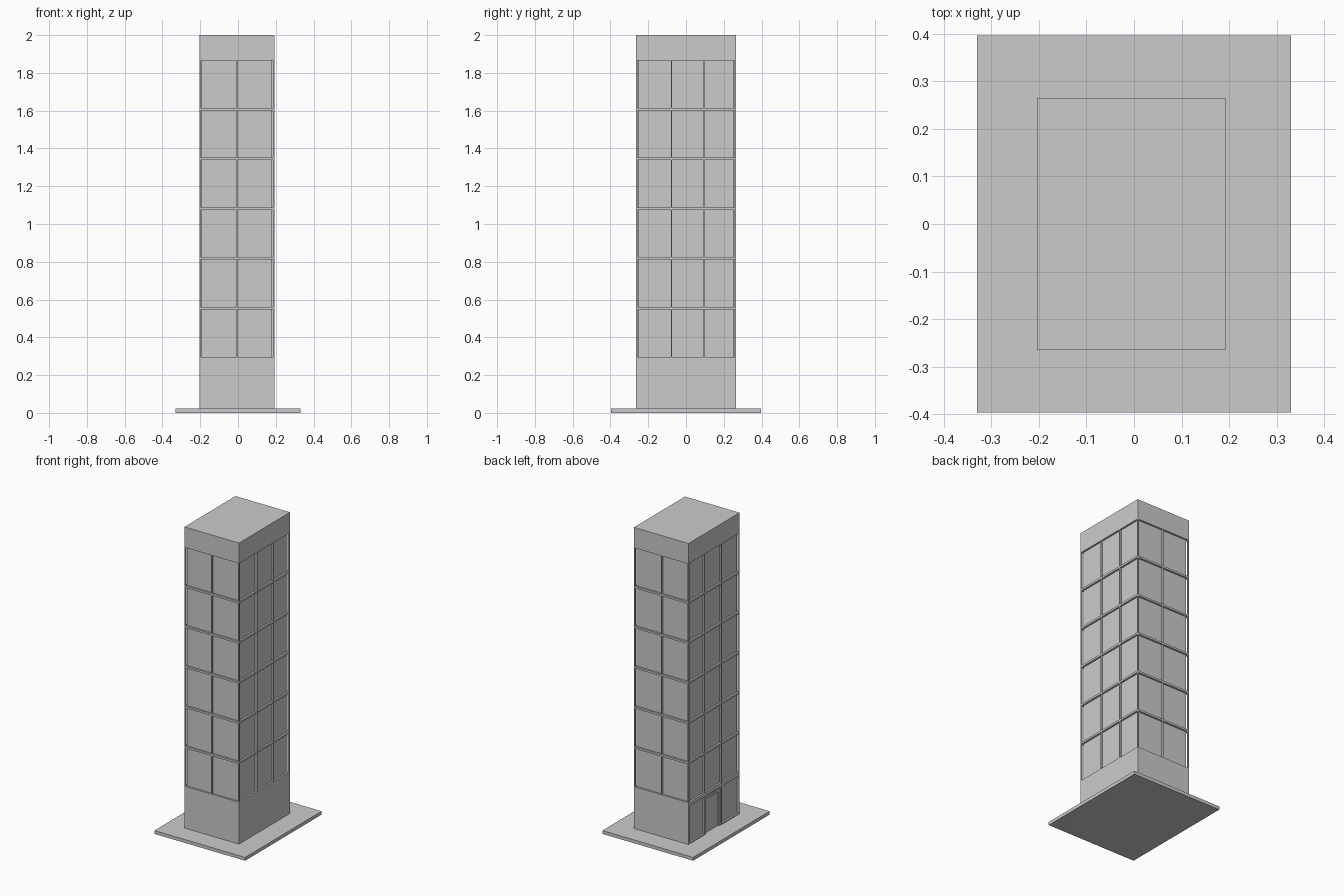
import bpy
import bmesh
from mathutils import Matrix, Vector

if "Cube" in bpy.data.objects:
    bpy.data.objects.remove(bpy.data.objects["Cube"])

# overall tower extents and window grid
X0, X1, Y0, Y1 = -0.204, 0.193, -0.265, 0.265
D = 0.012                      # window recess depth
Z_WIN, PITCH, GAP, ROWS = 0.297, 0.2636, 0.013, 6
Z_TOP = Z_WIN + PITCH * ROWS - GAP
EDGE = 0.008                   # width of the corner posts


def build(name, boxes):
    """One object from a list of (x0, x1, y0, y1, z0, z1) boxes."""
    bm = bmesh.new()
    for x0, x1, y0, y1, z0, z1 in boxes:
        mat = Matrix.Translation(((x0 + x1) / 2, (y0 + y1) / 2, (z0 + z1) / 2))
        mat = mat @ Matrix.Diagonal(Vector((x1 - x0, y1 - y0, z1 - z0, 1)))
        bmesh.ops.create_cube(bm, size=1, matrix=mat)
    mesh = bpy.data.meshes.new(name)
    bm.to_mesh(mesh)
    bm.free()
    obj = bpy.data.objects.new(name, mesh)
    bpy.context.collection.objects.link(obj)
    return obj


# pavement slab
build("base_slab", [(-0.33, 0.33, -0.397, 0.397, 0, 0.022)])

# recessed glazing core, with the solid crown above
build("window_core", [(X0 + D, X1 - D, Y0 + D, Y1 - D, Z_WIN, Z_TOP)])
build("roof_crown", [(X0, X1, Y0, Y1, Z_TOP, 2.0)])

# ground floor, set back on the entrance side, with the band above it
build("ground_floor", [(X0 + D, X1, Y0, Y1, 0.022, 0.272)])
build("entrance_band", [(X0, X1, Y0, Y1, 0.272, Z_WIN)])

# floor bands between the window rows
build("floor_bands", [(X0, X1, Y0, Y1, Z_WIN + PITCH * i - GAP, Z_WIN + PITCH * i)
                      for i in range(1, ROWS)])

# corner posts
build("corner_posts", [(x, x + EDGE, y, y + EDGE, Z_WIN, Z_TOP)
                       for x in (X0, X1 - EDGE) for y in (Y0, Y1 - EDGE)])

# mullions between window columns on all four faces
mullions = [(-0.009, -0.003, y, y + D, Z_WIN, Z_TOP) for y in (Y0, Y1 - D)]
mullions += [(x, x + D, y - 0.003, y + 0.003, Z_WIN, Z_TOP)
             for x in (X0, X1 - D) for y in (-0.077, 0.095)]
build("mullions", mullions)

# entrance: end posts, inner posts and sill
posts = [(X0, X0 + D, y0, y1, 0.022, 0.272)
         for y0, y1 in ((Y0, Y0 + EDGE), (-0.082, -0.072), (0.09, 0.1), (Y1 - EDGE, Y1))]
posts += [(X0, X0 + D, a, b, 0.022, 0.03) for a, b in ((Y0, -0.077), (0.095, Y1))]
build("entrance_posts", posts)

# door frame inside the middle bay
build("door_frame", [
    (X0 + 0.004, X0 + D, -0.072, -0.058, 0.022, 0.26),
    (X0 + 0.004, X0 + D, 0.076, 0.09, 0.022, 0.26),
    (X0 + 0.004, X0 + D, -0.072, 0.09, 0.246, 0.26)])
